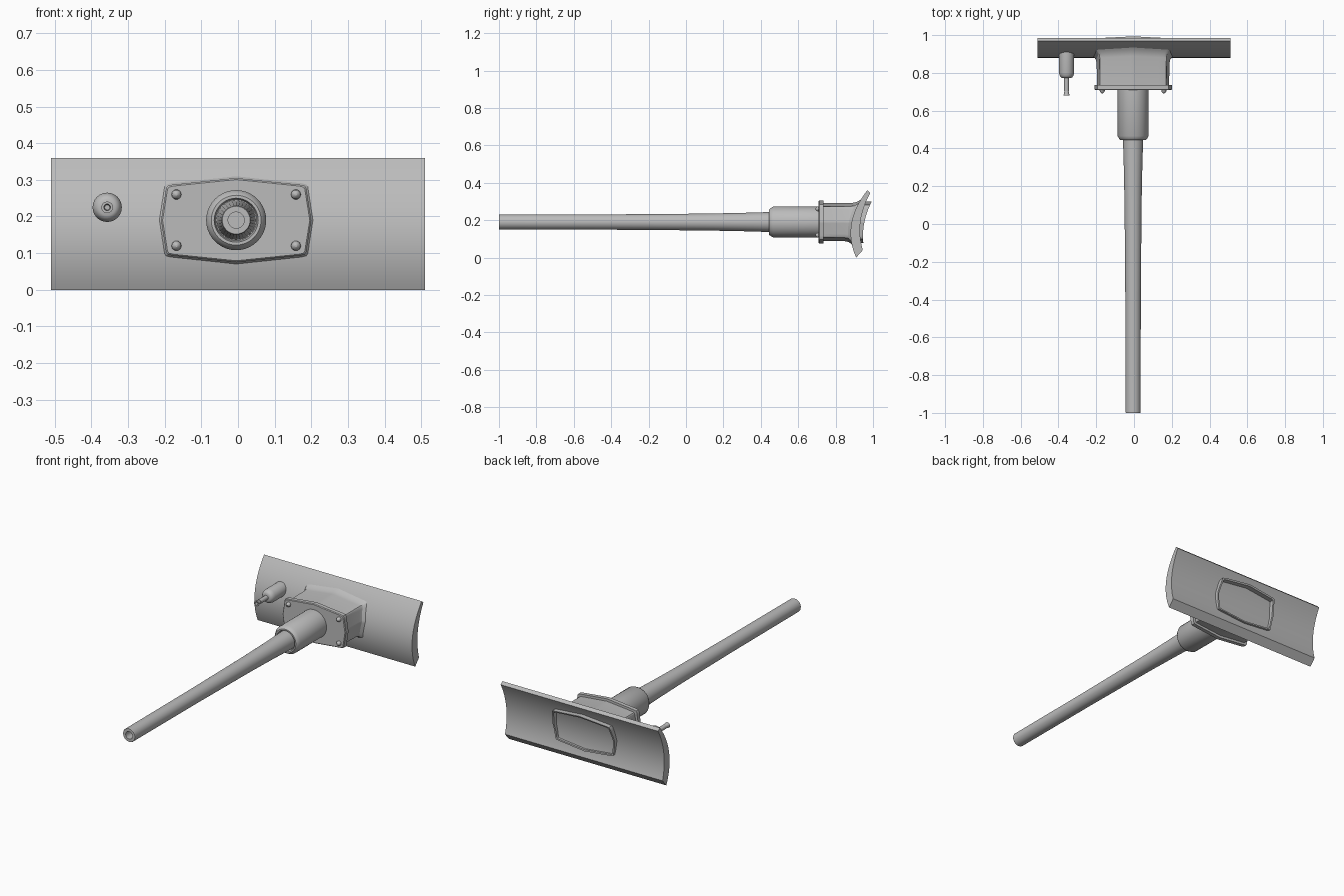
import bpy, bmesh, math
from mathutils import Vector

if "Cube" in bpy.data.objects:
    bpy.data.objects.remove(bpy.data.objects["Cube"])

CX, CZ = -0.005, 0.19          # axis of the barrel and housing

steel = bpy.data.materials.new("grey_steel")
steel.diffuse_color = (0.5, 0.5, 0.5, 1)
steel.use_nodes = True
steel.node_tree.nodes["Principled BSDF"].inputs["Base Color"].default_value = steel.diffuse_color


def front_y(z):
    return 0.88 + 1.72 * (z - 0.132) ** 2


def back_y(z):
    return 0.93 + 1.375 * (z - 0.145) ** 2


def finish(name, bm, angle=30):
    bmesh.ops.remove_doubles(bm, verts=bm.verts, dist=1e-5)
    bmesh.ops.recalc_face_normals(bm, faces=bm.faces)
    me = bpy.data.meshes.new(name)
    bm.to_mesh(me)
    bm.free()
    me.materials.append(steel)
    ob = bpy.data.objects.new(name, me)
    bpy.context.collection.objects.link(ob)
    bpy.ops.object.select_all(action='DESELECT')
    ob.select_set(True)
    bpy.context.view_layer.objects.active = ob
    bpy.ops.object.shade_smooth_by_angle(angle=math.radians(angle))
    return ob


def loft(name, loops, caps=True, closed=False, angle=30):
    """Skin a row of equal-length closed loops."""
    bm = bmesh.new()
    rings = [[bm.verts.new(p) for p in lp] for lp in loops]
    n = len(rings[0])
    pairs = list(zip(rings, rings[1:])) + ([(rings[-1], rings[0])] if closed else [])
    for a, b in pairs:
        for i in range(n):
            j = (i + 1) % n
            bm.faces.new((a[i], a[j], b[j], b[i]))
    if caps and not closed:
        bm.faces.new(rings[0])
        bm.faces.new(rings[-1])
    return finish(name, bm, angle)


def lathe(name, x, z, profile, sides=32, angle=30):
    """Turn (y, radius) points around an axis along y."""
    loops = []
    for y, r in profile:
        loops.append([(x + r * math.cos(2 * math.pi * i / sides), y,
                       z + r * math.sin(2 * math.pi * i / sides)) for i in range(sides)])
    return loft(name, loops, angle=angle)


# Eight-cornered housing outline around the axis, edges subdivided
quarter = [(0, 0.115), (0.19, 0.095), (0.205, 0)]
corners = quarter + [(0.19, -0.095), (0, -0.115), (-0.19, -0.095), (-0.205, 0), (-0.19, 0.095)]
outline = []
for i, c in enumerate(corners):
    d = corners[(i + 1) % 8]
    a, b = Vector(c), Vector(d)
    L = (b - a).length
    # tight rounding at the four outer corners
    for t in (0.08, 0.25, 0.5, 0.75, 0.92):
        outline.append(a.lerp(b, t))
    if i in (1, 3, 5, 7) or abs(d[0]) > 0.2 or d[0] == 0:
        outline.append(b.copy())
    else:
        outline.append(b * 0.985)


def ring(inset, yfun):
    """Outline grown (or shrunk) by a distance, y given as a function of z."""
    out = []
    for p in outline:
        x, z = p.x * (1 + inset / 0.2), p.y * (1 + inset / 0.11)
        out.append((CX + x, yfun(CZ + z), CZ + z))
    return out


# Curved shield plate
N = 24
prof = [(front_y(0.36 * i / N), 0.36 * i / N) for i in range(N + 1)]
prof += [(back_y(z), z) for z in [0.345 - 0.305 * i / N for i in range(N + 1)]]
loft("shield", [[(x, y, z) for y, z in prof] for x in (-0.51, 0.51)])

# Housing body, flaring into the shield
loft("housing", [
    ring(-0.014, lambda z: 0.725),
    ring(-0.012, lambda z: front_y(z) - 0.035),
    ring(-0.008, lambda z: front_y(z) - 0.015),
    ring(0.001, lambda z: front_y(z) - 0.004),
    ring(0.008, lambda z: front_y(z) + 0.004)], angle=25)

# Front flange
loft("housing_flange", [
    ring(-0.004, lambda z: 0.709),
    ring(0.0, lambda z: 0.713),
    ring(0.0, lambda z: 0.736)], angle=25)

# Raised rim on the rear of the shield
lift = lambda z: back_y(z) + 0.012 + 0.018 * max(0, (z - 0.08) / 0.22)
sink = lambda z: back_y(z) - 0.005
loft("rear_rim", [ring(-0.004, sink), ring(-0.004, lift),
                  ring(-0.013, lift), ring(-0.013, sink)], closed=True, angle=25)

# Flange bolts
for sx in (-1, 1):
    for sz in (-1, 1):
        lathe("bolt", CX + sx * 0.163, CZ + sz * 0.07,
              [(0.692, 0.003), (0.695, 0.008), (0.702, 0.013), (0.712, 0.014)], 10)

# Barrel sleeve
lathe("barrel_sleeve", CX, CZ, [(0.462, 0.056), (0.445, 0.06), (0.445, 0.068), (0.45, 0.073),
                                (0.466, 0.082), (0.72, 0.082)], 40)

# Tapered barrel with open bore
lathe("barrel", CX, CZ, [(-0.9, 0.022), (-1.0, 0.022), (-1.0, 0.038), (-0.997, 0.04),
                         (-0.4, 0.041), (0.1, 0.045), (0.3, 0.049), (0.47, 0.054)])

# Small side gun
GX, GZ = -0.357, 0.225
lathe("side_gun_jacket", GX, GZ, [(0.772, 0.022), (0.776, 0.03), (0.785, 0.036),
                                  (0.8, 0.04), (0.92, 0.04)], 24)
lathe("side_gun_barrel", GX, GZ, [(0.71, 0.007), (0.68, 0.009), (0.68, 0.016),
                                  (0.705, 0.011), (0.705, 0.013), (0.78, 0.013)], 16)
